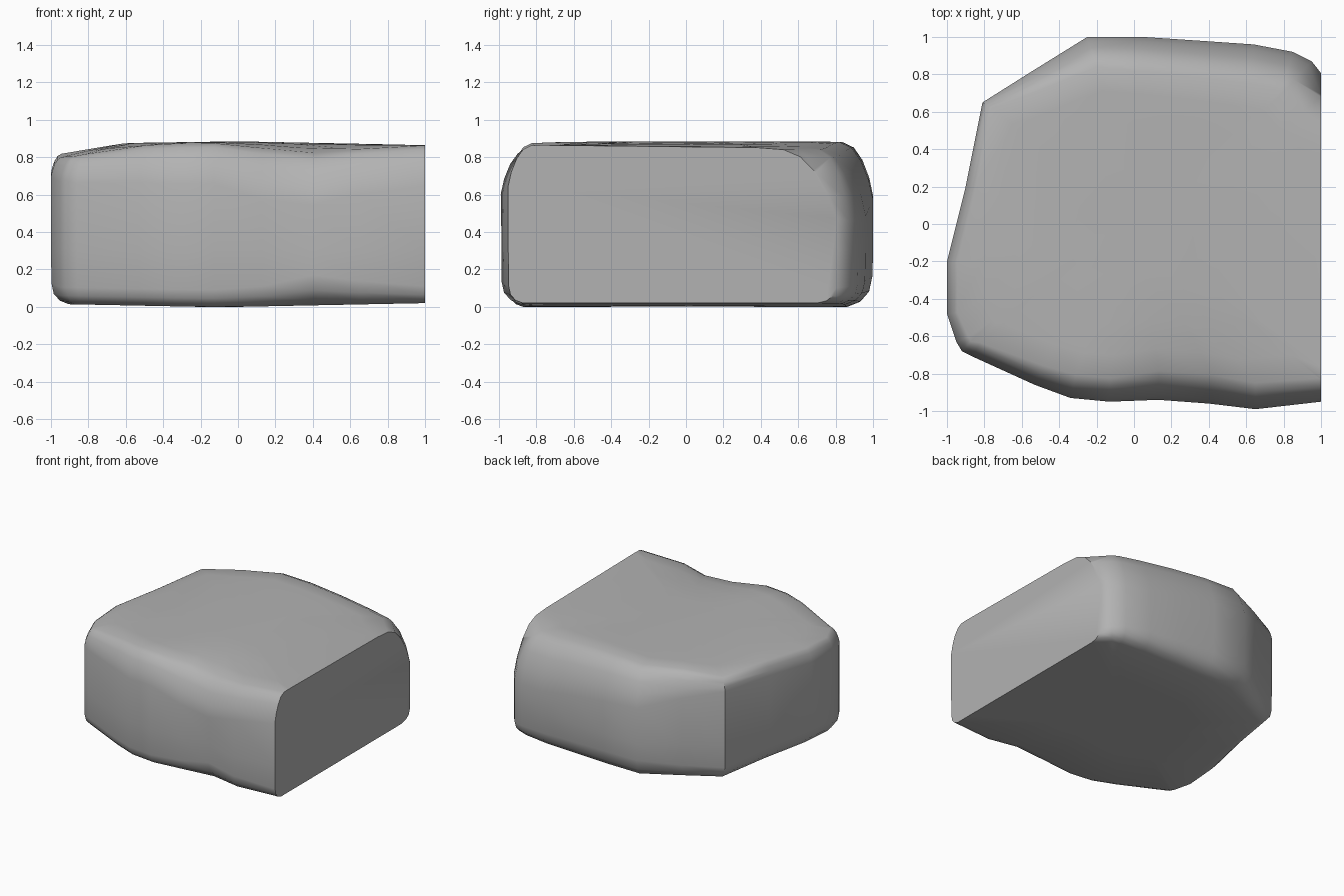
import bpy, bmesh, math
from mathutils import Vector

if "Cube" in bpy.data.objects:
    bpy.data.objects.remove(bpy.data.objects["Cube"])

# Plan outline, clockwise from the right front: x, y, top rounding, bottom rounding
OUTLINE = [
    (1.30, -0.93, .09, .05), (1.00, -0.95, .09, .05), (0.65, -0.99, .10, .07),
    (0.40, -0.96, .11, .09), (0.13, -0.94, .11, .06), (-0.13, -0.95, .09, .05),
    (-0.34, -0.93, .09, .05), (-0.53, -0.86, .08, .05), (-0.86, -0.71, .06, .05),
    (-0.92, -0.68, .05, .05), (-0.95, -0.63, .05, .05), (-1.00, -0.48, .04, .06),
    (-1.00, -0.20, .04, .08), (-0.90, 0.20, .04, .07), (-0.81, 0.65, .04, .06),
    (-0.54, 0.82, .08, .07), (-0.25, 1.00, .12, .09), (0.05, 1.00, .13, .09),
    (0.35, 0.98, .14, .08), (0.64, 0.96, .15, .07), (0.85, 0.92, .15, .06),
    (0.95, 0.87, .15, .05), (1.06, 0.73, .14, .04), (1.30, 0.45, .14, .04)]


def top_z(x, y):
    dent = math.exp(-((x - .35) / .32) ** 2 - ((y + .95) / .28) ** 2)
    return (.885 - .06 * max(0, (-x - .6) / .4) - .02 * max(0, x)
            - .015 * max(0, -x) - .07 * dent - .07 * max(0, x * y - .2))


def bottom_z(x):
    return .02 * max(0, abs(x + .1) - .1)


pts = [Vector((p[0], p[1])) for p in OUTLINE]
n = len(pts)
inward = []
for i in range(n):
    d = (pts[(i + 1) % n] - pts[i - 1]).normalized()
    inward.append(Vector((d.y, -d.x)))

bm = bmesh.new()
rings = []


def add_ring(fn):
    rings.append([bm.verts.new(fn(i)) for i in range(n)])


def lower(s, inset, rise):
    def fn(i):
        b = OUTLINE[i][3]
        p = (pts[i] + inward[i] * b * inset) * s
        return (p.x, p.y, bottom_z(p.x) + b * rise)
    return fn


def upper(s, inset, drop):
    def fn(i):
        t = OUTLINE[i][2]
        p = (pts[i] + inward[i] * t * inset) * s
        return (p.x, p.y, top_z(p.x, p.y) - t * drop)
    return fn


def waist(i):
    # Shallow hollow low on the front face
    x, y = pts[i]
    dent = .03 * math.exp(-((x - .38) / .2) ** 2) if y < 0 else 0
    return (x, y + dent, .3)


# Stack of rings: underside, rounded edge, wall, rounded edge, top
for args in ((.5, 1.6, 0), (1, 1.6, 0), (1, .8, .3), (1, .25, .9), (1, .05, 1.8)):
    add_ring(lower(*args))
add_ring(waist)
for args in ((1, 0, 2.4), (1, .18, 1.6), (1, .5, .8), (1, .9, .25), (1, 1.4, .02),
             (.85, 1.4, 0), (.65, 1.4, 0), (.35, 1.4, 0)):
    add_ring(upper(*args))
for lo, hi in zip(rings, rings[1:]):
    for i in range(n):
        j = (i + 1) % n
        bm.faces.new((lo[i], lo[j], hi[j], hi[i]))
bm.faces.new(rings[0][::-1])
bm.faces.new(rings[-1])

# Clean flat cut on the right side
bmesh.ops.bisect_plane(bm, geom=bm.verts[:] + bm.edges[:] + bm.faces[:],
                       plane_co=(1, 0, 0), plane_no=(1, 0, 0), clear_outer=True)
bmesh.ops.holes_fill(bm, edges=[e for e in bm.edges if e.is_boundary], sides=0)
bmesh.ops.recalc_face_normals(bm, faces=bm.faces[:])
low = min(v.co.z for v in bm.verts)
bmesh.ops.translate(bm, verts=bm.verts[:], vec=(0, 0, -low))

mesh = bpy.data.meshes.new("cut_rock")
bm.to_mesh(mesh)
bm.free()
stone = bpy.data.materials.new("stone_grey")
stone.diffuse_color = (.45, .45, .45, 1)
stone.use_nodes = True
stone.node_tree.nodes["Principled BSDF"].inputs["Base Color"].default_value = stone.diffuse_color
mesh.materials.append(stone)
rock = bpy.data.objects.new("cut_rock", mesh)
bpy.context.collection.objects.link(rock)
bpy.context.view_layer.objects.active = rock
rock.select_set(True)
bpy.ops.object.shade_smooth_by_angle(angle=math.radians(45))
